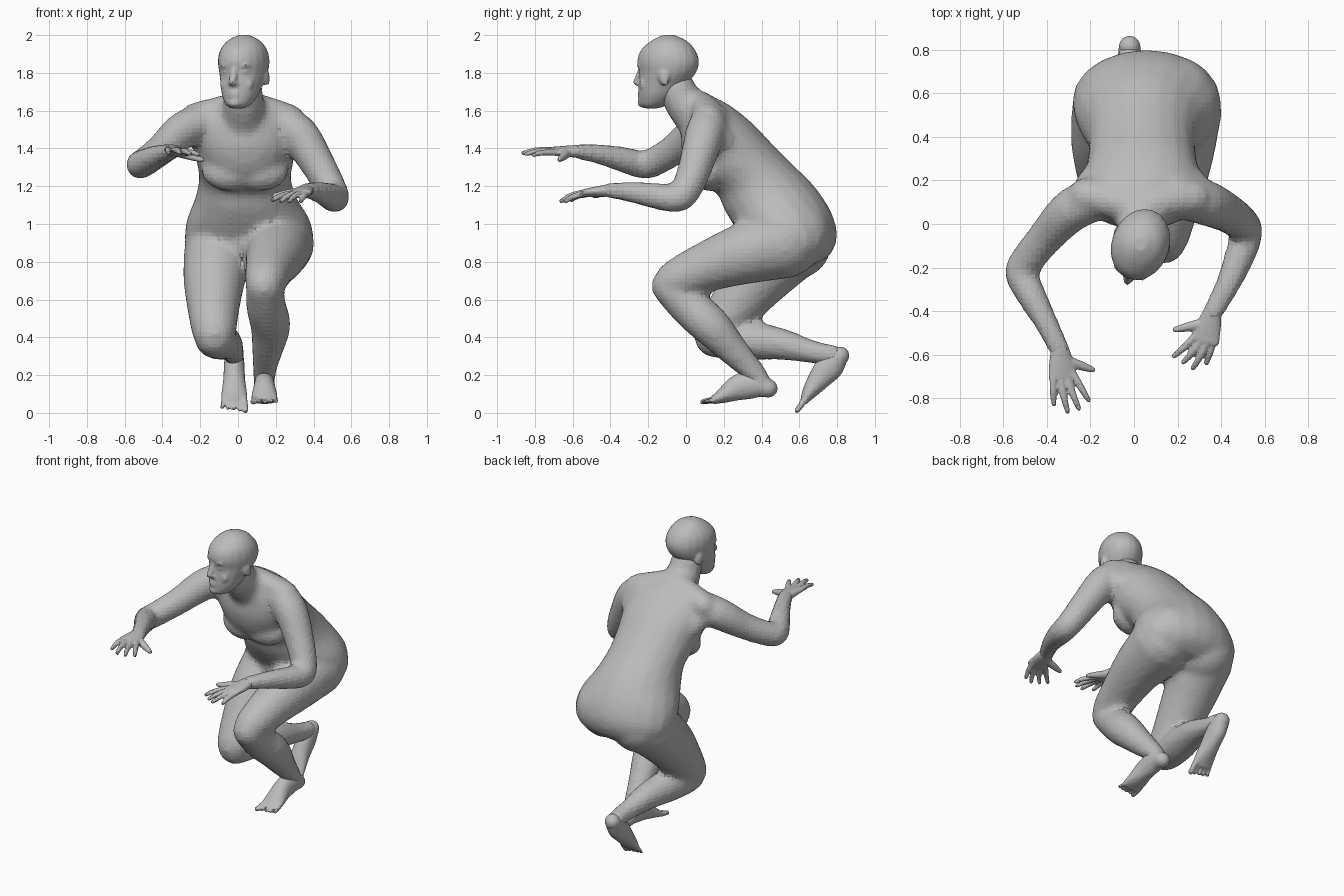
import bpy, bmesh, math
from mathutils import Vector, Matrix

cube = bpy.data.objects.get("Cube")
if cube:
    bpy.data.objects.remove(cube, do_unlink=True)

grey = bpy.data.materials.new("plain_grey")
grey.use_nodes = True
GREY = (0.5, 0.5, 0.5, 1)
grey.diffuse_color = GREY
grey.node_tree.nodes["Principled BSDF"].inputs["Base Color"].default_value = GREY
X = Vector((1, 0, 0))
SIDES = 20


def spline(rows, steps=4):
    """Refine rows of numbers with a Catmull-Rom curve."""
    rows = [Vector(r) for r in rows]
    padded = [rows[0]] + rows + [rows[-1]]
    out = []
    for a, b, c, d in zip(padded, padded[1:], padded[2:], padded[3:]):
        for s in range(steps):
            t = s / steps
            out.append(b + (c - a) * (t / 2) + (a * 2 - b * 5 + c * 4 - d) * (t * t / 2)
                       + (b * 3 - a - c * 3 + d) * (t ** 3 / 2))
    return out + [rows[-1]]


def loft(bm, rings):
    """Skin rings given as (centre, half side vector, half depth vector)."""
    loops = []
    for centre, u, v in rings:
        angles = [math.tau * i / SIDES for i in range(SIDES)]
        loops.append([bm.verts.new(centre + u * math.cos(a) + v * math.sin(a)) for a in angles])
    faces = [bm.faces.new(loops[0]), bm.faces.new(loops[-1])]
    for low, high in zip(loops, loops[1:]):
        for i in range(SIDES):
            j = (i + 1) % SIDES
            faces.append(bm.faces.new((low[i], low[j], high[j], high[i])))
    bmesh.ops.recalc_face_normals(bm, faces=faces)


def tube(bm, rows, side=X):
    """Limb through rows of x, y, z, half width, half thickness, with round ends."""
    rows = spline([tuple(r) if len(r) > 4 else (*r, r[3]) for r in rows])
    pts = [Vector(r[:3]) for r in rows]
    rings = []
    for i, (p, r) in enumerate(zip(pts, rows)):
        t = (pts[min(i + 1, len(pts) - 1)] - pts[max(i - 1, 0)]).normalized()
        u = (side - t * side.dot(t)).normalized()
        rings.append((p, u * r[3], t.cross(u) * r[4], t))
    caps = []
    for (p, u, v, t), sign in ((rings[0], -1), (rings[-1], 1)):
        reach = min(u.length, v.length)
        caps.append([(p + t * sign * reach * math.sin(a), u * math.cos(a), v * math.cos(a))
                     for a in (0.4, 0.8, 1.2, 1.45)])
    loft(bm, caps[0][::-1] + [r[:3] for r in rings] + caps[1])


def ball(bm, centre, size, turn=0):
    m = Matrix.Translation(centre) @ Matrix.Rotation(turn, 4, "X") @ Matrix.Diagonal((*size, 1))
    bmesh.ops.create_uvsphere(bm, u_segments=20, v_segments=12, radius=1, matrix=m)


def finish(bm, name, voxel, smooth):
    """Fuse the shells into one skin with evenly sized facets."""
    mesh = bpy.data.meshes.new(name)
    bm.to_mesh(mesh)
    bm.free()
    mesh.materials.append(grey)
    ob = bpy.data.objects.new(name, mesh)
    bpy.context.collection.objects.link(ob)
    fuse = ob.modifiers.new("fuse", "REMESH")
    fuse.mode = "VOXEL"
    fuse.voxel_size = voxel
    soften = ob.modifiers.new("soften", "SMOOTH")
    soften.factor = 0.5
    soften.iterations = smooth


# Torso: front y, z, back y, z, middle x, half width, from neck to seat
body = bmesh.new()
torso = [(-.02, 1.57, .12, 1.685, .03, .14), (-.025, 1.50, .23, 1.63, .03, .24),
         (-.02, 1.38, .35, 1.535, .035, .275), (.035, 1.255, .475, 1.405, .037, .257),
         (.16, 1.165, .57, 1.31, .037, .245), (.205, 1.07, .68, 1.2, .042, .27),
         (.27, .97, .768, 1.065, .055, .328), (.34, .88, .8, .94, .058, .34),
         (.42, .82, .765, .84, .058, .295), (.5, .79, .68, .78, .055, .18)]
rings = []
for fy, fz, by, bz, cx, half in spline(torso):
    front, back = Vector((cx, fy, fz)), Vector((cx, by, bz))
    rings.append(((front + back) / 2, X * half, (back - front) / 2))
loft(body, rings)

# Chest, shoulder blade and seat fullness on both sides
for s in (-1, 1):
    ball(body, (.037 + s * .075, .135, 1.285), (.158, .095, .115), -.45)
    ball(body, (.035 + s * .2, .185, 1.47), (.105, .07, .12), .5)
    ball(body, (.062 + s * .125, .585, .92 + s * .025), (.19, .185, .185))

# Lower belly between the thighs
ball(body, (.045, .4, .9), (.13, .1, .1))

# Neck, then the slopes from neck to shoulders
tube(body, [(.03, .06, 1.57, .125), (.03, -.01, 1.64, .108, .104), (.03, -.055, 1.73, .098)])
tube(body, [(-.22, .13, 1.56, .085), (-.08, .1, 1.6, .08), (.03, .07, 1.62, .085),
            (.14, .1, 1.6, .08), (.27, .12, 1.55, .085)], Vector((0, 1, 0)))

# Arms, shoulder to wrist
tube(body, [(-.14, .13, 1.55, .1), (-.285, .065, 1.5, .1), (-.405, -.06, 1.395, .083),
            (-.50, -.18, 1.323, .077), (-.518, -.235, 1.315, .074), (-.47, -.33, 1.34, .068),
            (-.40, -.46, 1.37, .054), (-.34, -.58, 1.385, .048, .04)])
tube(body, [(.2, .13, 1.55, .1), (.32, .1, 1.475, .105), (.42, .055, 1.32, .092),
            (.492, .005, 1.19, .082), (.514, -.045, 1.138, .077), (.485, -.15, 1.147, .07),
            (.43, -.28, 1.168, .057), (.36, -.41, 1.178, .048, .04)])

# Legs: thighs, then shins
tube(body, [(.215, .52, .9, .19), (.2, .3, .84, .162), (.17, .1, .77, .132),
            (.147, -.045, .705, .112), (.14, -.085, .675, .098)])
tube(body, [(.14, -.085, .67, .098), (.15, .02, .56, .106), (.172, .13, .46, .106),
            (.155, .25, .33, .082), (.14, .355, .22, .062), (.14, .405, .14, .057)])
tube(body, [(-.1, .54, .87, .185), (-.125, .38, .71, .165), (-.13, .25, .55, .138),
            (-.126, .16, .43, .118), (-.124, .15, .4, .106)])
tube(body, [(-.124, .17, .395, .106), (-.1, .32, .385, .104), (-.06, .5, .365, .085),
            (-.03, .66, .325, .062), (-.02, .78, .305, .055)])
finish(body, "body", .022, 4)

# Head: height, front, back, half width, modelled facing forward and then turned
head = bmesh.new()
skull = [(1.612, -.13, -.06, .035), (1.63, -.155, -.01, .065), (1.68, -.162, .05, .094),
         (1.74, -.16, .1, .11), (1.80, -.155, .15, .125), (1.86, -.167, .168, .133),
         (1.92, -.147, .147, .122), (1.97, -.09, .1, .086), (2.0, -.03, .035, .03)]
loft(head, [(Vector((0, (f + b) / 2, z)), X * w, Vector((0, (b - f) / 2, 0)))
            for z, f, b, w in spline(skull)])

# Nose, chin, lips, brows, eyes, cheeks and ears
tube(head, [(0, -.145, 1.83, .02), (0, -.162, 1.78, .02), (0, -.178, 1.75, .019)])
ball(head, (0, -.145, 1.642), (.035, .025, .025))
for z in (1.678, 1.694):
    ball(head, (0, -.154, z), (.032, .014, .009))
for s in (-1, 1):
    ball(head, (s * .015, -.161, 1.743), (.014, .014, .011))
    ball(head, (s * .045, -.138, 1.838), (.035, .018, .012))
    ball(head, (s * .046, -.134, 1.806), (.022, .013, .011))
    ball(head, (s * .055, -.108, 1.74), (.038, .03, .045))
    ball(head, (s * .122, .02, 1.775), (.014, .03, .046), .25)
turn = Matrix.Translation((.03, -.095, 0)) @ Matrix.Rotation(math.radians(-20), 4, "Z")
bmesh.ops.transform(head, matrix=turn, verts=head.verts)
finish(head, "head", .01, 3)


def hand(name, wrist, thumb, knuckles, tips):
    """Palm, four fingers from the little finger inward, and a thumb."""
    bm = bmesh.new()
    wrist, thumb = Vector(wrist), Vector(thumb)
    knuckles, tips = [Vector(k) for k in knuckles], [Vector(t) for t in tips]
    across = (knuckles[-1] - knuckles[0]).normalized()
    middle = sum(knuckles, Vector()) / 4
    tube(bm, [(*wrist, .043, .034), (*wrist.lerp(middle, .5), .058, .028),
              (*middle, .068, .021)], across)
    for k, t in zip(knuckles, tips):
        bend = k.lerp(t, .5) + Vector((0, 0, .008))
        tube(bm, [(*k.lerp(wrist, .2), .018), (*bend, .016), (*t.lerp(k, .06), .012)], across)
    base = wrist.lerp(middle, .35)
    tube(bm, [(*base, .026), (*base.lerp(thumb, .55), .022), (*thumb.lerp(base, .06), .014)],
         Vector((0, 0, 1)))
    finish(bm, name, .0075, 2)


hand("right_hand", (-.34, -.575, 1.385), (-.182, -.672, 1.338),
     [(-.376, -.69, 1.392), (-.345, -.71, 1.39), (-.31, -.712, 1.383), (-.277, -.695, 1.375)],
     [(-.367, -.835, 1.375), (-.302, -.87, 1.375), (-.25, -.855, 1.37), (-.205, -.815, 1.365)])
hand("left_hand", (.36, -.405, 1.178), (.18, -.487, 1.148),
     [(.372, -.525, 1.165), (.343, -.545, 1.168), (.31, -.545, 1.165), (.278, -.525, 1.158)],
     [(.33, -.645, 1.118), (.267, -.668, 1.118), (.222, -.64, 1.118), (.178, -.612, 1.125)])


def foot(name, rows, toe, inner):
    """Heel to ball, then five toes growing toward the inner side."""
    bm = bmesh.new()
    tube(bm, rows)
    ball_row, toe = Vector(rows[-1][:3]), Vector(toe)
    for i in range(5):
        out = Vector((inner * (.052 - .027 * i), 0, 0))
        tip = ball_row.lerp(toe, 1 - .07 * i) + out * 1.15
        r = .019 if i == 0 else .0135
        tube(bm, [(*(ball_row + out), r), (*tip, r * .8)])
    finish(bm, name, .0085, 3)


foot("left_foot", [(.14, .435, .13, .05), (.14, .37, .15, .055, .072), (.14, .28, .135, .057, .07),
                   (.14, .2, .094, .068, .043), (.14, .15, .07, .072, .024)], (.14, .088, .058), -1)
foot("right_foot", [(-.02, .815, .302, .05), (-.02, .765, .25, .055, .074),
                    (-.02, .705, .178, .058, .06), (-.02, .652, .107, .068, .039),
                    (-.02, .63, .07, .07, .024)], (-.02, .588, .013), 1)
